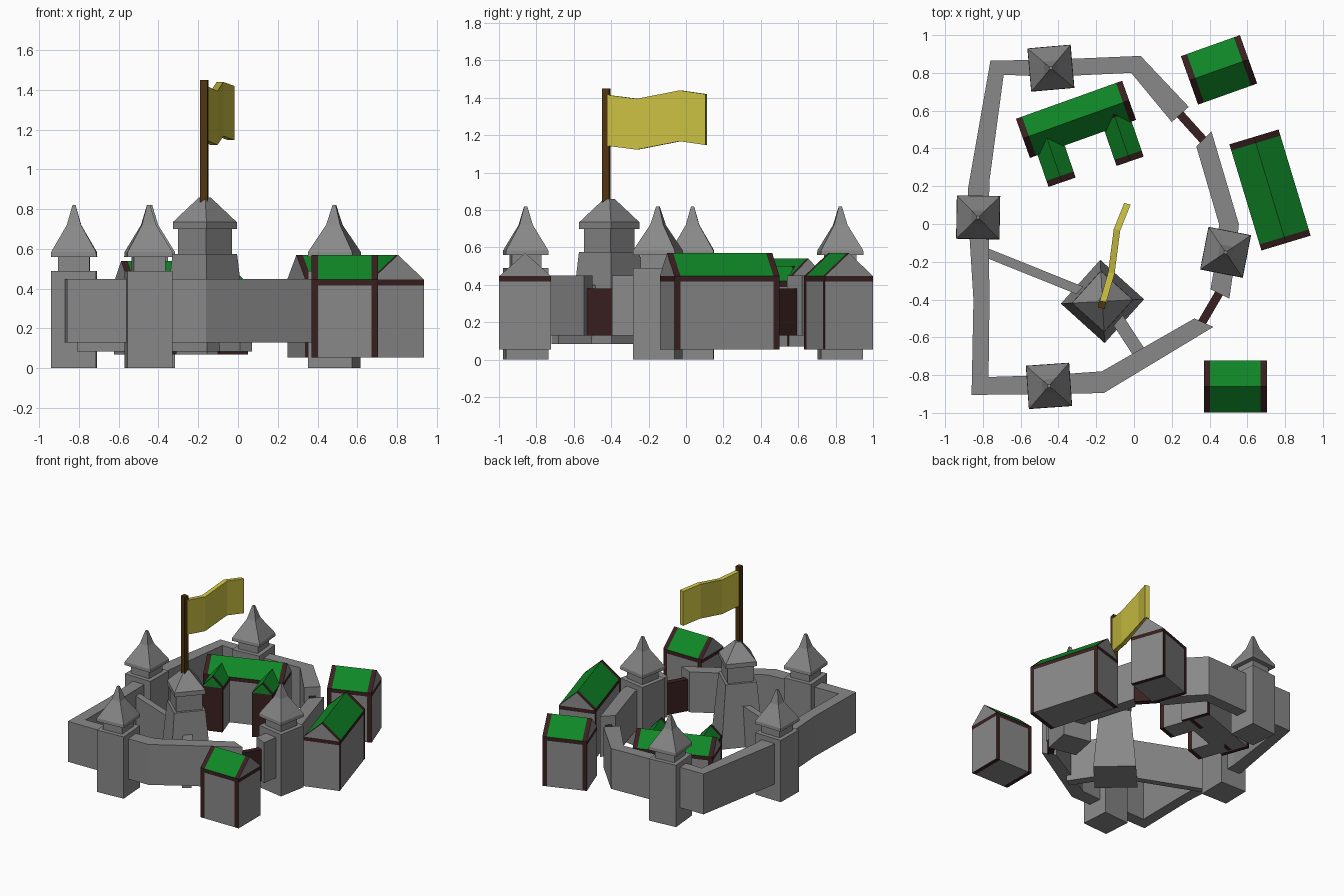
import bpy, bmesh, math
from mathutils import Vector, Matrix

if "Cube" in bpy.data.objects:
    bpy.data.objects.remove(bpy.data.objects["Cube"])


def make_material(name, r, g, b):
    mat = bpy.data.materials.new(name)
    mat.use_nodes = True
    mat.diffuse_color = (r, g, b, 1)
    mat.node_tree.nodes["Principled BSDF"].inputs["Base Color"].default_value = (r, g, b, 1)
    return mat


stone = make_material("stone grey", 0.25, 0.25, 0.25)
roof_green = make_material("roof green", 0.005, 0.24, 0.02)
timber = make_material("dark red timber", 0.04, 0.014, 0.014)
pole_wood = make_material("pole brown", 0.08, 0.035, 0.005)
cloth = make_material("flag yellow", 0.6, 0.53, 0.055)


def finish(bm, name, materials, location=(0, 0, 0), angle=0):
    """Turn a bmesh into a placed, flat-shaded object."""
    bmesh.ops.recalc_face_normals(bm, faces=bm.faces)
    mesh = bpy.data.meshes.new(name)
    bm.to_mesh(mesh)
    bm.free()
    for mat in materials:
        mesh.materials.append(mat)
    obj = bpy.data.objects.new(name, mesh)
    obj.matrix_world = Matrix.Translation(location) @ Matrix.Rotation(math.radians(angle), 4, "Z")
    bpy.context.collection.objects.link(obj)
    return obj


def skin(bm, rings):
    """Join equal rings of vertices and cap both ends."""
    for low, high in zip(rings, rings[1:]):
        for i in range(len(low)):
            j = (i + 1) % len(low)
            bm.faces.new((low[i], low[j], high[j], high[i]))
    bm.faces.new(rings[0])
    bm.faces.new(rings[-1])


def square_stack(name, profile, x, y, angle, mat=stone):
    """Square rings given as (half side, height)."""
    bm = bmesh.new()
    corners = ((-1, -1), (1, -1), (1, 1), (-1, 1))
    skin(bm, [[bm.verts.new((h * a, h * b, z)) for a, b in corners] for h, z in profile])
    return finish(bm, name, [mat], (x, y, 0), angle)


def ribbon(name, pairs, bottoms, tops, mat=stone):
    """Upright strip through pairs of side points."""
    bm = bmesh.new()
    rings = []
    for (p, q), low, high in zip(pairs, bottoms, tops):
        rings.append([bm.verts.new((*c, z)) for c, z in ((p, low), (q, low), (q, high), (p, high))])
    skin(bm, rings)
    return finish(bm, name, [mat])


def wall(name, pairs, low=0.13, high=0.45, mat=stone):
    return ribbon(name, pairs, [low] * len(pairs), [high] * len(pairs), mat)


def straight_wall(name, start, end, width, low, high, mat):
    a, b = Vector(start), Vector(end)
    side = (b - a).orthogonal().normalized() * width / 2
    return wall(name, [(a + side, a - side), (b + side, b - side)], low, high, mat)


def house(name, x, y, length, width, angle, low=0.055, eave=0.447, top=0.57, wing=False):
    """Gabled house: timber end strips and eave band, stone walls, green roof."""
    STONE, ROOF, TIMBER = range(3)
    bm = bmesh.new()
    half, w, trim = length / 2, width / 2, 0.034
    band = eave - 0.03
    profile = [(-w, low), (-w, band), (-w, eave), (0, top), (w, eave), (w, band), (w, low)]
    middle = [STONE, TIMBER, ROOF, ROOF, TIMBER, STONE, STONE]
    stations = (-half, trim - half, half - trim, half)
    rings = [[bm.verts.new((s, u, z)) for u, z in profile] for s in stations]
    for k, (a, b) in enumerate(zip(rings, rings[1:])):
        for i, mat in enumerate(middle):
            j = (i + 1) % len(profile)
            face = bm.faces.new((a[i], a[j], b[j], b[i]))
            face.material_index = mat if k == 1 else TIMBER
    for ring in (rings[0], rings[-1]):
        parts = [((0, 1, 5, 6), TIMBER if wing else STONE),
                 ((1, 2, 4, 5), TIMBER),
                 ((2, 3, 4), ROOF if wing else STONE)]
        for indices, mat in parts:
            bm.faces.new([ring[i] for i in indices]).material_index = mat
    return finish(bm, name, [stone, roof_green, timber], (x, y, 0), angle)


# Curtain walls, as (outer, inner) points
wall("main_curtain_wall", [
    ((0.29, 0.62), (0.20, 0.54)), ((0.035, 0.89), (-0.015, 0.80)),
    ((-0.44, 0.87), (-0.44, 0.78)), ((-0.76, 0.865), (-0.69, 0.79)),
    ((-0.88, 0.18), (-0.765, 0.23)), ((-0.875, 0), (-0.77, 0)),
    ((-0.85, -0.4), (-0.765, -0.4)), ((-0.86, -0.905), (-0.77, -0.81)),
    ((-0.45, -0.9), (-0.45, -0.8)), ((-0.16, -0.895), (-0.17, -0.78)),
    ((0.42, -0.545), (0.32, -0.5))])
wall("right_curtain_wall", [
    ((0.41, 0.49), (0.33, 0.41)), ((0.555, 0), (0.45, 0)),
    ((0.54, -0.15), (0.44, -0.15)), ((0.505, -0.395), (0.405, -0.345))])

# Timber gates closing the gaps
straight_wall("back_gate", (0.24, 0.585), (0.38, 0.43), 0.045, 0.13, 0.38, timber)
straight_wall("front_gate", (0.46, -0.35), (0.355, -0.53), 0.045, 0.13, 0.38, timber)

# Inner walls tying the keep to the curtain
straight_wall("inner_wall_left", (-0.8, -0.145), (-0.24, -0.37), 0.05, 0.085, 0.4, stone)
straight_wall("inner_wall_front", (-0.11, -0.47), (0.04, -0.7), 0.07, 0.085, 0.4, stone)

# Four square towers with flared spires
tower_profile = [(0.113, 0), (0.113, 0.49), (0.08, 0.49), (0.08, 0.56), (0.115, 0.56),
                 (0.113, 0.585), (0.036, 0.72), (0.008, 0.82)]
for name, x, y, angle in (("left", -0.825, 0.035, -1), ("back", -0.44, 0.825, 5),
                          ("front", -0.45, -0.857, 4), ("right", 0.485, -0.15, -11)):
    square_stack("tower_" + name, tower_profile, x, y, angle)

# Tapered keep
square_stack("keep", [(0.156, 0.085), (0.115, 0.575), (0.096, 0.575), (0.096, 0.7),
                      (0.114, 0.7), (0.114, 0.735), (0.02, 0.86)], -0.167, -0.41, 48)

# Flag and pole
square_stack("flag_pole", [(0.019, 0.8), (0.019, 1.45)], -0.17, -0.427, -10, pole_wood)
path = [(-0.165, -0.415), (-0.12, -0.26), (-0.09, -0.03), (-0.035, 0.107)]
tops = [1.415, 1.395, 1.44, 1.42]
ribbon("flag", [((x - 0.017, y + 0.004), (x + 0.017, y - 0.004)) for x, y in path],
       [t - 0.272 for t in tops], tops, cloth)

# Houses outside the walls
house("house_front", 0.537, -0.86, 0.335, 0.277, 0)
house("house_side", 0.72, 0.18, 0.587, 0.272, 106.8)
house("house_back", 0.45, 0.816, 0.332, 0.272, 19.6)

# Courtyard hall with two wings
house("hall", -0.307, 0.554, 0.597, 0.22, 19.7, low=0.07, eave=0.43, top=0.54)
reach = Vector((0.3, -0.95)).normalized() * 0.14
for name, end in (("left", (-0.024, 0.331)), ("right", (-0.384, 0.22))):
    spot = Vector(end) - reach
    house("hall_wing_" + name, spot.x, spot.y, 0.28, 0.152, -71,
          low=0.07, eave=0.42, top=0.5, wing=True)
